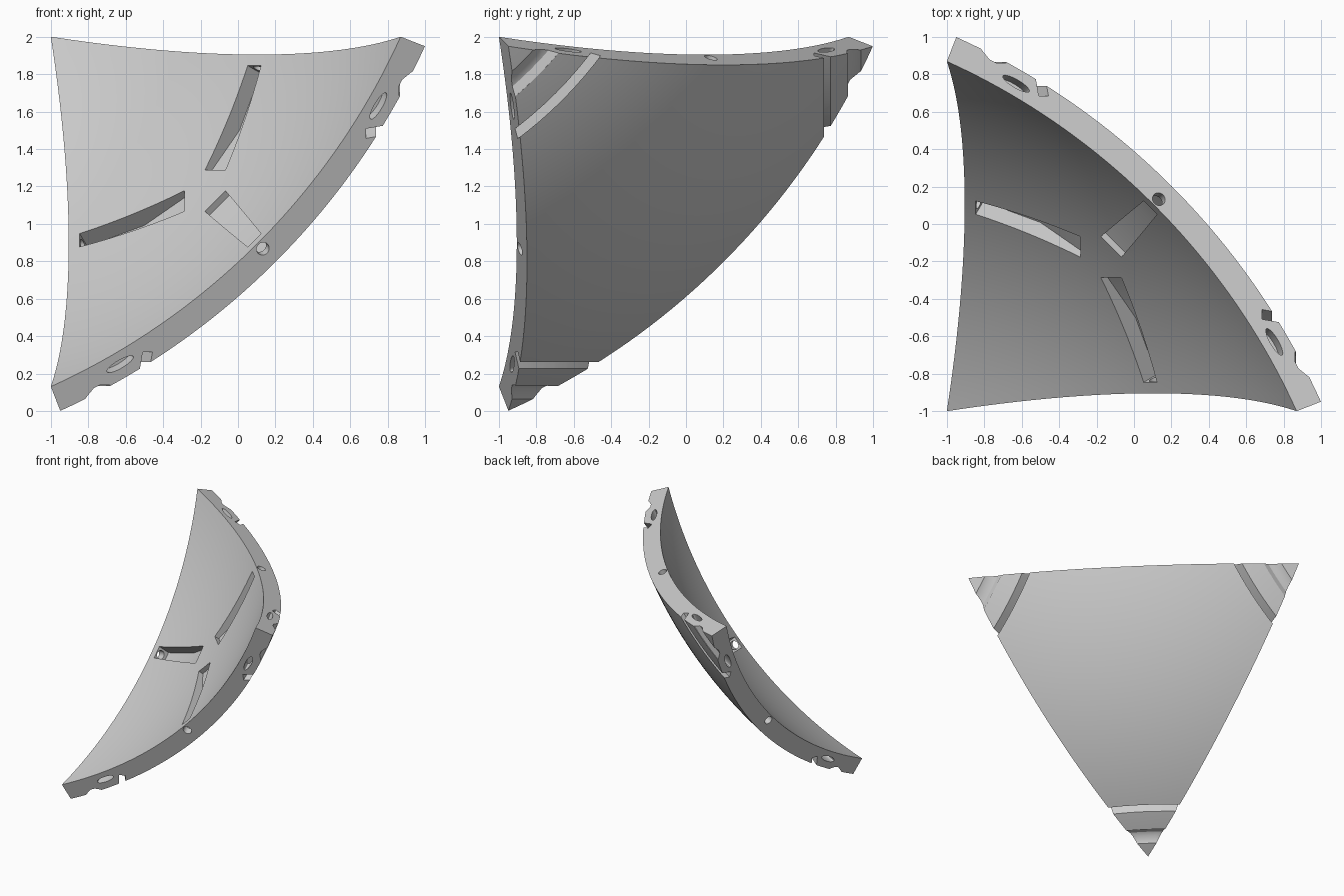
import bpy, bmesh
from math import sin, cos, pi, radians
from mathutils import Vector

if "Cube" in bpy.data.objects:
    bpy.data.objects.remove(bpy.data.objects["Cube"])

# The panel is a three-cornered piece of a hollow sphere, laid out around the sphere centre
R_IN, R_OUT = 3.507, 3.655
CORNERS = [Vector((3.07, 1.2, 1.2)), Vector((1.2, 3.07, 1.2)), Vector((1.2, 1.2, 3.07))]
MIDDLE = Vector((1, 1, 1)).normalized()
TO_EDGE = Vector((1, 1, -2)).normalized()
SIDE = Vector((1, -1, 0)).normalized()
EDGE_ANGLE = radians(13.6)


def place(p, turn=0):
    """Turn a point about the panel's three-fold axis, then move it into the scene."""
    q = [p[(i + turn) % 3] for i in range(3)]
    return Vector((q[0] - 2.2, q[1] - 2.2, 3.2 - q[2]))


def loft(bm, loops, turn, closed=False):
    """Skin a row of point loops, capped at the ends or joined into a ring."""
    rows = [[bm.verts.new(place(p, turn)) for p in loop] for loop in loops]
    n = len(rows[0])
    pairs = list(zip(rows, rows[1:])) + ([(rows[-1], rows[0])] if closed else [])
    for a, b in pairs:
        for i in range(n):
            bm.faces.new((a[i], a[(i + 1) % n], b[(i + 1) % n], b[i]))
    if not closed:
        bm.faces.new(rows[0])
        bm.faces.new(rows[-1])


def finish(bm, name):
    bmesh.ops.recalc_face_normals(bm, faces=bm.faces[:])
    mesh = bpy.data.meshes.new(name)
    bm.to_mesh(mesh)
    bm.free()
    ob = bpy.data.objects.new(name, mesh)
    bpy.context.collection.objects.link(ob)
    return ob


def meridian(angle, radius):
    return (MIDDLE * cos(angle) + TO_EDGE * sin(angle)) * radius


def bore(bm, centre, along, across, half_long, half_wide, inner, outer, turn):
    """Round or oval hole through an edge face."""
    axis = along.cross(across)
    ring = [along * half_long * cos(t) + across * half_wide * sin(t)
            for t in (2 * pi * i / 32 for i in range(32))]
    loft(bm, [[centre + axis * d + p for p in ring] for d in (inner, outer)], turn)


# Curved panel body
N = 40
bm = bmesh.new()
grid = {}
for layer, radius in enumerate((R_IN, R_OUT)):
    for i in range(N + 1):
        for j in range(N + 1 - i):
            p = CORNERS[0] * (N - i - j) + CORNERS[1] * i + CORNERS[2] * j
            grid[layer, i, j] = bm.verts.new(place(p.normalized() * radius))
    for i in range(N):
        for j in range(N - i):
            bm.faces.new([grid[layer, a, b] for a, b in ((i, j), (i + 1, j), (i, j + 1))])
            if i + j < N - 1:
                bm.faces.new([grid[layer, a, b]
                              for a, b in ((i + 1, j), (i + 1, j + 1), (i, j + 1))])
for s in range(N):
    for a, b in (((s, 0), (s + 1, 0)), ((0, s), (0, s + 1)), ((s, N - s), (s + 1, N - s - 1))):
        bm.faces.new((grid[(0, *a)], grid[(0, *b)], grid[(1, *b)], grid[(1, *a)]))
panel = finish(bm, "curved_panel")

# Ring grooves around each corner: (distance from axis, height along axis)
square_groove = [(2.125, 2.885), (2.175, 2.885), (2.175, 3.05), (2.125, 3.05)]
rounded_groove = [(2.0, 3.2), (1.99, 3.06), (1.94, 3.06), (1.91, 3.078), (1.88, 3.13), (1.86, 3.2)]
groove_bm, slot_bm, hole_bm = bmesh.new(), bmesh.new(), bmesh.new()
for turn in range(3):
    for profile in (square_groove, rounded_groove):
        loops = [[Vector((r * cos(t), r * sin(t), h)) for r, h in profile]
                 for t in (2 * pi * i / 160 for i in range(160))]
        loft(groove_bm, loops, turn, closed=True)

    # Tapered slot with a ramp and a level floor
    start, bend, end = radians(2.2), radians(7.2), radians(12.55)
    outline = [(start, 3.3, 0.0775), (start, 3.545, 0.0775), (bend, 3.612, 0.064),
               (end, 3.612, 0.05), (end, 3.3, 0.05)]
    loft(slot_bm, [[meridian(a, r) + SIDE * w * s for a, r, w in outline] for s in (-1, 1)], turn)

    # Screw hole from the edge into the slot
    radial = meridian(EDGE_ANGLE, 1)
    bore(hole_bm, radial * 3.55, SIDE, radial, 0.035, 0.035, -0.14, 0.14, turn)

    # Oval pockets towards both ends of the edge
    for u, v in ((2.95, 1.57), (1.57, 2.95)):
        centre = Vector((u, v, 0.281 * (u + v)))
        radial = centre.normalized()
        normal = SIDE.cross(meridian(EDGE_ANGLE, 1))
        bore(hole_bm, centre, radial.cross(normal), radial, 0.082, 0.023, -0.08, 0.08, turn)

# Cut the details out of the body
bpy.context.view_layer.objects.active = panel
panel.select_set(True)
for bm, name in ((groove_bm, "groove_cutter"), (slot_bm, "slot_cutter"), (hole_bm, "hole_cutter")):
    cutter = finish(bm, name)
    cutter.hide_render = True
    mod = panel.modifiers.new(name, "BOOLEAN")
    mod.operation, mod.solver, mod.object = "DIFFERENCE", "EXACT", cutter
    bpy.ops.object.modifier_apply(modifier=mod.name)
    bpy.data.objects.remove(cutter)

# Plain grey finish
grey = bpy.data.materials.new("light_grey")
grey.use_nodes = True
colour = (0.6, 0.6, 0.6, 1)
grey.diffuse_color = colour
grey.node_tree.nodes["Principled BSDF"].inputs["Base Color"].default_value = colour
panel.data.materials.clear()
panel.data.materials.append(grey)
bpy.ops.object.shade_smooth_by_angle(angle=radians(30))
